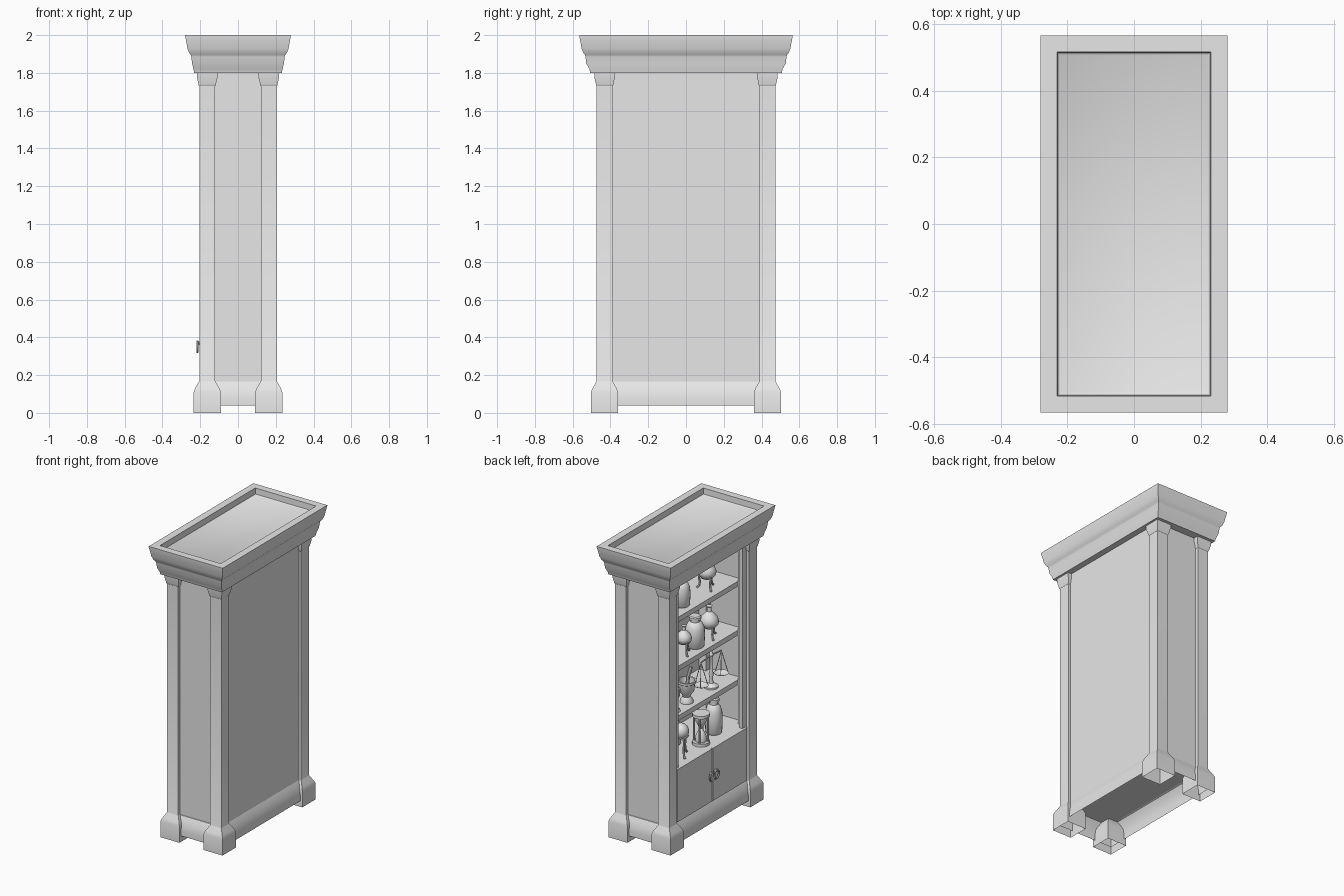
import bpy, bmesh
from math import sin, cos, pi, radians
from mathutils import Vector

cube = bpy.data.objects.get("Cube")
if cube:
    bpy.data.objects.remove(cube, do_unlink=True)

grey = bpy.data.materials.new("plain_grey")
grey.use_nodes = True
grey.diffuse_color = (0.8, 0.8, 0.8, 1)
grey.node_tree.nodes["Principled BSDF"].inputs["Base Color"].default_value = (0.8, 0.8, 0.8, 1)


def finish(name, bm):
    bmesh.ops.recalc_face_normals(bm, faces=bm.faces)
    mesh = bpy.data.meshes.new(name)
    bm.to_mesh(mesh)
    bm.free()
    mesh.materials.append(grey)
    obj = bpy.data.objects.new(name, mesh)
    bpy.context.collection.objects.link(obj)
    bpy.ops.object.select_all(action='DESELECT')
    obj.select_set(True)
    bpy.context.view_layer.objects.active = obj
    bpy.ops.object.shade_smooth_by_angle(angle=radians(35))
    return obj


def loft(name, rings, start=False, end=False):
    """Skin a stack of closed rings of points."""
    bm = bmesh.new()
    loops = [[bm.verts.new(p) for p in ring] for ring in rings]
    for a, b in zip(loops, loops[1:]):
        for i in range(len(a)):
            j = (i + 1) % len(a)
            bm.faces.new((a[i], a[j], b[j], b[i]))
    if start:
        bm.faces.new(loops[0][::-1])
    if end:
        bm.faces.new(loops[-1])
    return finish(name, bm)


def rect(hx, hy, z, x=0, y=0):
    return [(x + sx * hx, y + sy * hy, z) for sx, sy in ((-1, -1), (1, -1), (1, 1), (-1, 1))]


def box(name, x0, x1, y0, y1, z0, z1):
    hx, hy, x, y = (x1 - x0) / 2, (y1 - y0) / 2, (x0 + x1) / 2, (y0 + y1) / 2
    return loft(name, [rect(hx, hy, z0, x, y), rect(hx, hy, z1, x, y)], True, True)


def lathe(name, pos, profile, sides=20):
    """Turn (radius, height) pairs about a vertical axis."""
    x, y, z = pos
    rings = [[(x + r * cos(2 * pi * i / sides), y + r * sin(2 * pi * i / sides), z + h)
              for i in range(sides)] for r, h in profile]
    return loft(name, rings, True, True)


def ball(name, pos, r):
    steps = [pi * (k + 0.1) / 10.2 for k in range(11)]
    return lathe(name, pos, [(r * sin(t), -r * cos(t)) for t in steps])


def rod(name, points, r, closed=False, sides=8):
    """Sweep a round section along a path."""
    pts = [Vector(p) for p in points]
    n = len(pts)
    rings = []
    for i, p in enumerate(pts):
        a = pts[(i - 1) % n] if closed else pts[max(i - 1, 0)]
        b = pts[(i + 1) % n] if closed else pts[min(i + 1, n - 1)]
        d = (b - a).normalized()
        ref = Vector((1, 0, 0)) if abs(d.x) < 0.8 else Vector((0, 0, 1))
        u = d.cross(ref).normalized()
        v = d.cross(u)
        rings.append([p + r * (u * cos(2 * pi * k / sides) + v * sin(2 * pi * k / sides))
                      for k in range(sides)])
    if closed:
        rings.append(rings[0])
    return loft(name, rings, not closed, not closed)


# Corner posts with hollow feet and flared capitals
post = [(0.072, 0), (0.072, 0.11), (0.064, 0.13), (0.044, 0.165), (0.042, 0.17), (0.042, 1.73),
        (0.046, 1.735), (0.047, 1.745), (0.054, 1.775), (0.055, 1.81)]
for sx, side in ((-1, "right"), (1, "left")):
    for sy, end in ((-1, "front"), (1, "back")):
        loft(f"{end}_{side}_post", [rect(h, h, z, sx * 0.163, sy * 0.431) for h, z in post])

# Flared skirting and the raised floor above it
skirt = [(0.22, 0.04), (0.22, 0.08), (0.214, 0.11), (0.203, 0.14), (0.19, 0.165), (0.18, 0.17)]
loft("skirting", [rect(h, h + 0.265, z) for h, z in skirt])
box("floor", -0.18, 0.18, -0.445, 0.445, 0.165, 0.18)

# Cornice with a sunken top tray
cornice = [(0.225, 1.80), (0.232, 1.80), (0.236, 1.82), (0.243, 1.85), (0.247, 1.885), (0.25, 1.895),
           (0.258, 1.905), (0.268, 1.93), (0.274, 1.965), (0.28, 1.995), (0.28, 2.0),
           (0.23, 2.0), (0.228, 1.96), (0.22, 1.955)]
loft("cornice", [rect(h, h + 0.285 - 0.01 * (z < 1.83), z) for h, z in cornice], True, True)

# Closed walls
box("wide_wall", 0.175, 0.19, -0.445, 0.445, 0.165, 1.80)
for s, end in ((-1, "front"), (1, "back")):
    y = sorted((s * 0.435, s * 0.452))
    box(f"{end}_wall", -0.17, 0.185, *y, 0.165, 1.80)
    y = sorted((s * 0.345, s * 0.435))
    box(f"{end}_jamb", -0.185, -0.165, *y, 0.165, 1.80)
    y = sorted((s * 0.004, s * 0.375))
    box(f"{end}_door", -0.20, -0.185, *y, 0.17, 0.53)
    # Door ring pull
    lathe(f"{end}_pull_boss", (-0.203, s * 0.025, 0.37), [(0.004, -0.01), (0.01, 0), (0.004, 0.01)])
    rod(f"{end}_pull_ring", [(-0.215, s * 0.025 + 0.024 * cos(t * pi / 10), 0.35 + 0.028 * sin(t * pi / 10))
                             for t in range(20)], 0.006, True)

# Shelves
box("cupboard_top", -0.19, 0.175, -0.435, 0.435, 0.50, 0.53)
for k, z in enumerate((0.826, 1.165, 1.50)):
    box(f"shelf_{k}", -0.115, 0.175, -0.435, 0.435, z - 0.035, z)


def jar(name, x, y, z, r, h):
    lathe(name, (x, y, z), [(r * a, h * b) for a, b in (
        (0.85, 0), (0.95, 0.04), (1, 0.4), (0.95, 0.62), (0.75, 0.76), (0.5, 0.82),
        (0.5, 0.88), (0.62, 0.89), (0.62, 0.97), (0.5, 1))])


def tripod(name, x, y, z, r, h):
    rod(f"{name}_ring", [(x + r * cos(t * pi / 10), y + r * sin(t * pi / 10), z + h)
                         for t in range(20)], 0.006, True)
    for k in range(3):
        c, s = cos(k * 2 * pi / 3 + 0.5), sin(k * 2 * pi / 3 + 0.5)
        rod(f"{name}_leg_{k}", [(x + r * a * c, y + r * a * s, z + h * b) for a, b in (
            (1, 1), (1.15, 0.75), (1.0, 0.45), (1.1, 0.2), (1.4, 0.04))], 0.007)


def flask(name, x, y, z, r):
    lathe(name, (x, y, z), [(r * a, r * b) for a, b in (
        (0.2, 0), (0.65, 0.2), (0.95, 0.6), (1, 0.95), (0.85, 1.4), (0.5, 1.75),
        (0.25, 2), (0.22, 2.5), (0.32, 2.6))])


# Cupboard top: globe, hourglass and jars
tripod("globe_stand", -0.10, 0.20, 0.53, 0.045, 0.14)
ball("globe", (-0.10, 0.20, 0.70), 0.052)
glass = [(0.035, 0.02), (0.036, 0.05), (0.02, 0.085), (0.006, 0.105)]
lathe("hourglass_bulbs", (-0.10, -0.02, 0.53), glass + [(r, 0.21 - h) for r, h in glass[::-1]])
for k, h in enumerate((0, 0.19)):
    lathe(f"hourglass_cap_{k}", (-0.10, -0.02, 0.53 + h), [(0.055, 0), (0.055, 0.02)])
for k in range(4):
    x, y = -0.10 + 0.045 * cos(k * pi / 2 + 0.4), -0.02 + 0.045 * sin(k * pi / 2 + 0.4)
    rod(f"hourglass_column_{k}", [(x, y, 0.54), (x, y, 0.73)], 0.006)
jar("tall_jar", -0.07, -0.20, 0.53, 0.055, 0.24)
jar("rear_jar", 0.05, 0.08, 0.53, 0.06, 0.2)

# Lower shelf: mortar, pestle, goblet and balance
lathe("mortar", (-0.04, 0.05, 0.826), [(0.042, 0), (0.042, 0.015), (0.025, 0.04), (0.03, 0.055),
      (0.048, 0.08), (0.052, 0.13), (0.06, 0.135), (0.06, 0.15), (0.05, 0.15), (0.04, 0.08)])
rod("pestle", [(-0.04, 0.05, 0.91), (-0.045, 0.04, 1.0), (-0.055, 0.025, 1.06)], 0.012)
lathe("goblet", (-0.05, 0.20, 0.826), [(0.04, 0), (0.035, 0.01), (0.01, 0.03), (0.01, 0.07),
      (0.035, 0.1), (0.04, 0.15), (0.035, 0.15), (0.02, 0.11)])
lathe("balance_post", (-0.04, -0.215, 0.826), [(0.045, 0), (0.045, 0.012), (0.015, 0.03), (0.01, 0.06),
      (0.016, 0.09), (0.009, 0.12), (0.009, 0.2), (0.015, 0.22), (0.004, 0.25)])
rod("balance_beam", [(-0.04, -0.325, 1.035), (-0.04, -0.215, 1.045), (-0.04, -0.105, 1.035)], 0.005)
for s, side in ((-1, "front"), (1, "back")):
    y = -0.215 + s * 0.11
    lathe(f"{side}_pan", (-0.04, y, 0.865), [(0.015, 0), (0.045, 0.015), (0.048, 0.018), (0.015, 0.006)])
    for k in range(3):
        a = k * 2 * pi / 3
        rod(f"{side}_pan_chain_{k}", [(-0.04, y, 1.035), (-0.04 + 0.045 * cos(a), y + 0.045 * sin(a), 0.88)],
            0.0025, sides=5)

# Middle shelf: bottle, flask on tripod and jar
jar("wide_bottle", -0.03, -0.055, 1.165, 0.062, 0.21)
tripod("flask_stand", -0.03, -0.21, 1.165, 0.045, 0.09)
flask("round_flask", -0.03, -0.21, 1.225, 0.06)
tripod("small_stand", -0.04, 0.08, 1.165, 0.04, 0.09)
flask("small_flask", -0.04, 0.08, 1.23, 0.05)
jar("side_jar", -0.03, 0.22, 1.165, 0.055, 0.2)

# Top shelf: jars and a flask on tripod
jar("upper_jar", -0.03, 0.09, 1.50, 0.055, 0.2)
jar("upper_side_jar", -0.02, 0.24, 1.50, 0.05, 0.17)
tripod("upper_stand", -0.02, -0.20, 1.50, 0.045, 0.10)
flask("upper_flask", -0.02, -0.20, 1.565, 0.058)
